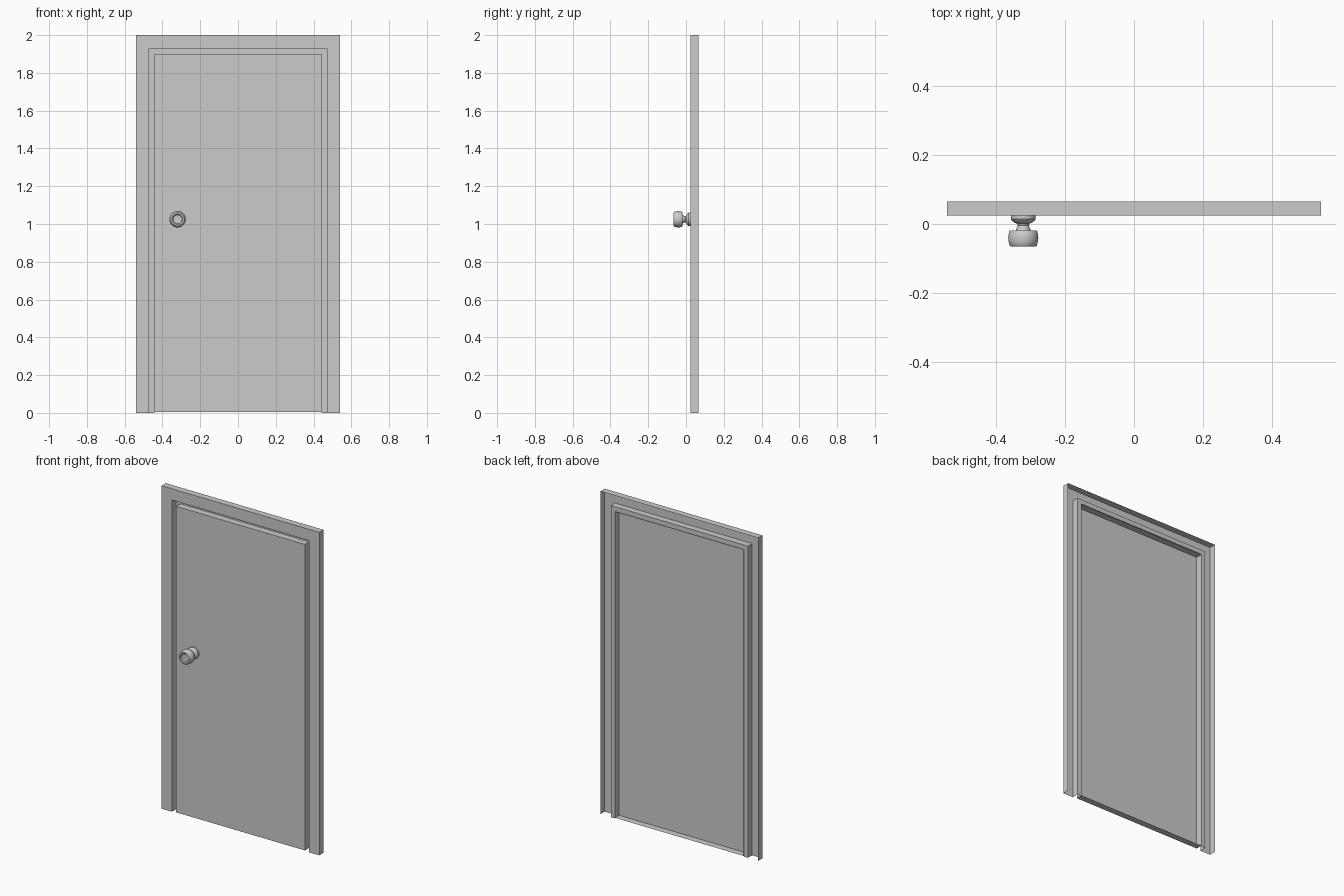
import bpy, bmesh, math
from mathutils import Vector, Matrix

if "Cube" in bpy.data.objects:
    bpy.data.objects.remove(bpy.data.objects["Cube"])

FRONT, BACK = 0.024, 0.0655      # y of the front and back of the door set
HALF_W, HEIGHT = 0.54, 2.0


def finish(name, bm):
    bmesh.ops.remove_doubles(bm, verts=bm.verts, dist=1e-5)
    me = bpy.data.meshes.new(name)
    bm.to_mesh(me)
    bm.free()
    ob = bpy.data.objects.new(name, me)
    bpy.context.collection.objects.link(ob)
    return ob


# Door frame: open-backed casing section swept up, across and down
def door_frame():
    section = [(0, BACK), (0, FRONT), (0.07, FRONT), (0.07, BACK - 0.001), (0.099, BACK - 0.001)]
    bm = bmesh.new()
    rows = []
    for inset, y in section:
        w, h = HALF_W - inset, HEIGHT - inset
        rows.append([bm.verts.new((x, y, z)) for x, z in ((-w, 0), (-w, h), (w, h), (w, 0))])
    for a, b in zip(rows, rows[1:]):
        for i in range(3):
            bm.faces.new((a[i], a[i + 1], b[i + 1], b[i]))
    return finish("door_frame", bm)


# Door leaf: box with an open back
def door_leaf():
    w, bottom, top = HALF_W - 0.099, 0.004, HEIGHT - 0.101
    bm = bmesh.new()
    bmesh.ops.create_cube(bm, size=1, matrix=Matrix.Translation((0, (FRONT + BACK) / 2, (bottom + top) / 2))
                          @ Matrix.Diagonal((2 * w, BACK - FRONT, top - bottom, 1)))
    bm.normal_update()
    bmesh.ops.delete(bm, geom=[f for f in bm.faces if f.normal.y > 0.5], context='FACES')
    return finish("door_leaf", bm)


# Door knob: rosette, neck and dished grip turned around the y axis
def door_knob():
    cx, cz = -0.32, 1.025
    profile = [(0.036, FRONT), (0.036, 0.014), (0.033, 0.010), (0.026, 0.004), (0.018, 0.001),
               (0.016, -0.004), (0.018, -0.010), (0.022, -0.019), (0.038, -0.019),
               (0.041, -0.023), (0.0435, -0.040), (0.042, -0.052), (0.039, -0.063),
               (0.036, -0.0655), (0.028, -0.0655), (0.023, -0.060), (0, -0.058)]
    bm = bmesh.new()
    verts = [bm.verts.new((cx + r, y, cz)) for r, y in profile]
    edges = [bm.edges.new(p) for p in zip(verts, verts[1:])]
    bmesh.ops.spin(bm, geom=verts + edges, cent=(cx, 0, cz), axis=(0, 1, 0),
                   angle=math.tau, steps=32, use_duplicate=False)
    bmesh.ops.remove_doubles(bm, verts=bm.verts, dist=1e-5)
    bmesh.ops.recalc_face_normals(bm, faces=bm.faces)
    ob = finish("door_knob", bm)
    bpy.context.view_layer.objects.active = ob
    ob.select_set(True)
    bpy.ops.object.shade_smooth_by_angle(angle=math.radians(35))
    ob.select_set(False)
    return ob


door_frame()
door_leaf()
door_knob()
